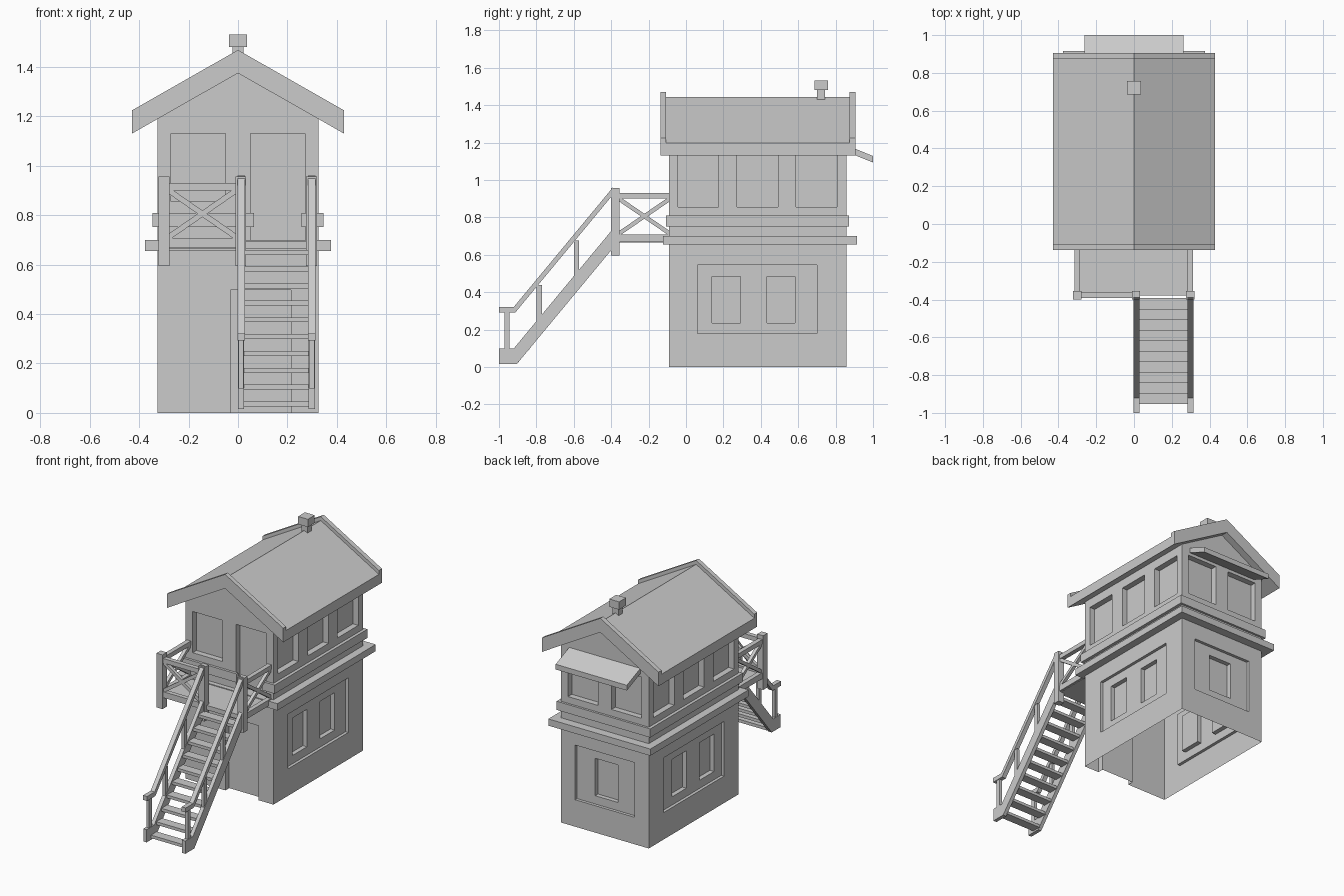
import bpy, bmesh
from mathutils import Vector, Matrix

if "Cube" in bpy.data.objects:
    bpy.data.objects.remove(bpy.data.objects["Cube"])


def finish(name, bm):
    bmesh.ops.recalc_face_normals(bm, faces=bm.faces)
    me = bpy.data.meshes.new(name)
    bm.to_mesh(me)
    bm.free()
    ob = bpy.data.objects.new(name, me)
    bpy.context.collection.objects.link(ob)
    return ob


def add_box(bm, x0, x1, y0, y1, z0, z1):
    m = Matrix.Translation(((x0 + x1) / 2, (y0 + y1) / 2, (z0 + z1) / 2))
    bmesh.ops.create_cube(bm, size=1, matrix=m @ Matrix.Diagonal((x1 - x0, y1 - y0, z1 - z0, 1)))


def boxes(name, *dims):
    bm = bmesh.new()
    for d in dims:
        add_box(bm, *d)
    return finish(name, bm)


def prism(name, pts, axis, a, b):
    """Extrude a profile in the xz plane along y, or in the yz plane along x."""
    bm = bmesh.new()
    vs = [bm.verts.new((u, a, v) if axis == 'y' else (a, u, v)) for u, v in pts]
    f = bm.faces.new(vs)
    r = bmesh.ops.extrude_face_region(bm, geom=[f])
    move = Vector((0, b - a, 0)) if axis == 'y' else Vector((b - a, 0, 0))
    bmesh.ops.translate(bm, vec=move, verts=[g for g in r['geom'] if isinstance(g, bmesh.types.BMVert)])
    return finish(name, bm)


def cross_brace(name, p, q, t=0.022):
    """Two diagonal bars between opposite corners p and q."""
    bm = bmesh.new()
    for z0, z1 in ((p[2], q[2]), (q[2], p[2])):
        a, b = Vector((p[0], p[1], z0)), Vector((q[0], q[1], z1))
        rot = (b - a).to_track_quat('Z', 'Y').to_matrix().to_4x4()
        m = Matrix.Translation((a + b) / 2) @ rot @ Matrix.Diagonal((t, t, (b - a).length, 1))
        bmesh.ops.create_cube(bm, size=1, matrix=m)
    return finish(name, bm)


W, Y0, Y1 = 0.325, -0.09, 0.857

# Walls: gabled shell
walls = prism("walls", [(-W, 0), (W, 0), (W, 1.19), (0, 1.375), (-W, 1.19)], 'y', Y0, Y1)

# Recesses: windows, panels and doors
cuts = []
UP, PAN, WIN = 0.04, 0.02, 0.05
for s in (-1, 1):
    def side(y0, y1, z0, z1, d):
        xs = sorted((s * (W - d), s * (W + 0.1)))
        cuts.append((*xs, y0, y1, z0, z1))
    for y in (-0.043, 0.273, 0.588):
        side(y, y + 0.218, 0.855, 1.13, UP)
    side(0.062, 0.70, 0.18, 0.545, PAN)
    for y in (0.14, 0.432):
        side(y, y + 0.152, 0.235, 0.485, WIN)
    xs = sorted((s * 0.05, s * 0.272))
    cuts.append((*xs, Y1 - UP, Y1 + 0.1, 0.855, 1.13))
cuts.append((-0.22, 0.22, Y1 - PAN, Y1 + 0.1, 0.18, 0.545))
cuts.append((-0.085, 0.085, Y1 - WIN, Y1 + 0.1, 0.235, 0.485))
cuts.append((-0.272, -0.05, Y0 - 0.1, Y0 + UP, 0.855, 1.13))
cuts.append((0.05, 0.272, Y0 - 0.1, Y0 + UP, 0.70, 1.13))
cuts.append((-0.03, 0.215, Y0 - 0.1, Y0 + UP, -0.1, 0.497))
cutters = []
for c in cuts:
    cutter = boxes("recess_cutter", c)
    cutter.hide_render = True
    cutters.append(cutter)
    mod = walls.modifiers.new("recess", 'BOOLEAN')
    mod.operation, mod.solver, mod.object = 'DIFFERENCE', 'EXACT', cutter
dg = bpy.context.evaluated_depsgraph_get()
cut_mesh = bpy.data.meshes.new_from_object(walls.evaluated_get(dg))
walls.modifiers.clear()
walls.data = cut_mesh
for cutter in cutters:
    bpy.data.objects.remove(cutter)

# Open underside of the shell
bm = bmesh.new()
bm.from_mesh(walls.data)
low = [f for f in bm.faces if all(abs(v.co.z) < 1e-4 for v in f.verts)]
bmesh.ops.delete(bm, geom=low, context='FACES')
bm.to_mesh(walls.data)
bm.free()

# Bands round the building; the upper one stops at the door
x, a, b, z = 0.377, -0.122, 0.915, (0.655, 0.70)
boxes("lower_band", (-x, x, a, Y0, *z), (-x, x, Y1, b, *z),
      (-x, -W, Y0, Y1, *z), (W, x, Y0, Y1, *z))
x, a, b, z = 0.346, -0.107, 0.872, (0.752, 0.81)
boxes("upper_band", (-x, 0.065, a, Y0, *z), (0.257, x, a, Y0, *z), (-x, x, Y1, b, *z),
      (-x, -W, Y0, Y1, *z), (W, x, Y0, Y1, *z))


# Roof slab and raised gable boards
def chevron(top):
    return [(-0.43, 1.13), (0, 1.375), (0.43, 1.13), (0.43, 1.13 + top), (0, 1.375 + top), (-0.43, 1.13 + top)]


prism("roof", chevron(0.068), 'y', -0.107, 0.873)
prism("front_gable_board", chevron(0.094), 'y', -0.137, -0.107)
prism("back_gable_board", chevron(0.094), 'y', 0.873, 0.905)

# Chimney and rear awning
boxes("chimney", (-0.022, 0.022, 0.70, 0.744, 1.38, 1.48), (-0.036, 0.036, 0.686, 0.758, 1.48, 1.532))
prism("rear_awning", [(Y1, 1.186), (1.0, 1.128), (1.0, 1.093), (Y1, 1.151)], 'x', -0.263, 0.263)

# Landing: floor, posts, rails and braces
boxes("landing_floor", (-0.30, 0.30, -0.378, Y0, 0.665, 0.695))
for i, px in enumerate((-0.30, 0.011, 0.297)):
    boxes(f"landing_post_{i}", (px - 0.022, px + 0.022, -0.40, -0.355, 0.595, 0.957))
for nm, px in (("left", -0.30), ("right", 0.297)):
    boxes(nm + "_landing_rails", (px - 0.015, px + 0.015, -0.355, Y0, 0.90, 0.93),
          (px - 0.015, px + 0.015, -0.355, Y0, 0.668, 0.708))
    cross_brace(nm + "_landing_brace", (px, -0.36, 0.712), (px, -0.085, 0.90))
boxes("front_landing_rails", (-0.278, -0.011, -0.392, -0.362, 0.90, 0.93),
      (-0.278, -0.011, -0.392, -0.362, 0.668, 0.708))
cross_brace("front_landing_brace", (-0.28, -0.377, 0.712), (-0.008, -0.377, 0.90))

# Stair sides: stringer, handrail and balusters
K = 1.206
for nm, x0 in (("left", 0.0), ("right", 0.286)):
    x1 = x0 + 0.025
    prism(nm + "_stringer", [(-1, 0.015), (-0.905, 0.015), (-0.39, 0.015 + K * 0.515),
                             (-0.39, 0.10 + K * 0.53), (-0.92, 0.10), (-1, 0.10)], 'x', x0, x1)
    prism(nm + "_handrail", [(-1, 0.292), (-0.912, 0.292), (-0.39, 0.292 + K * 0.522),
                             (-0.39, 0.322 + K * 0.53), (-0.92, 0.322), (-1, 0.322)],
          'x', x0 - 0.002, x1 + 0.003)
    for i, y in enumerate((-0.97, -0.798, -0.60)):
        lo = 0.09 + K * max(0, y + 0.92)
        hi = 0.30 + K * max(0, y + 0.912)
        boxes(f"{nm}_baluster_{i}", (x0 + 0.002, x1 - 0.002, y, y + 0.027, lo, hi))

# Treads
for i in range(10):
    y, z = -0.923 + 0.0557 * i, 0.036 + 0.0682 * i
    boxes(f"tread_{i}", (0.02, 0.29, y - 0.031, y + 0.031, z - 0.01, z + 0.01))
